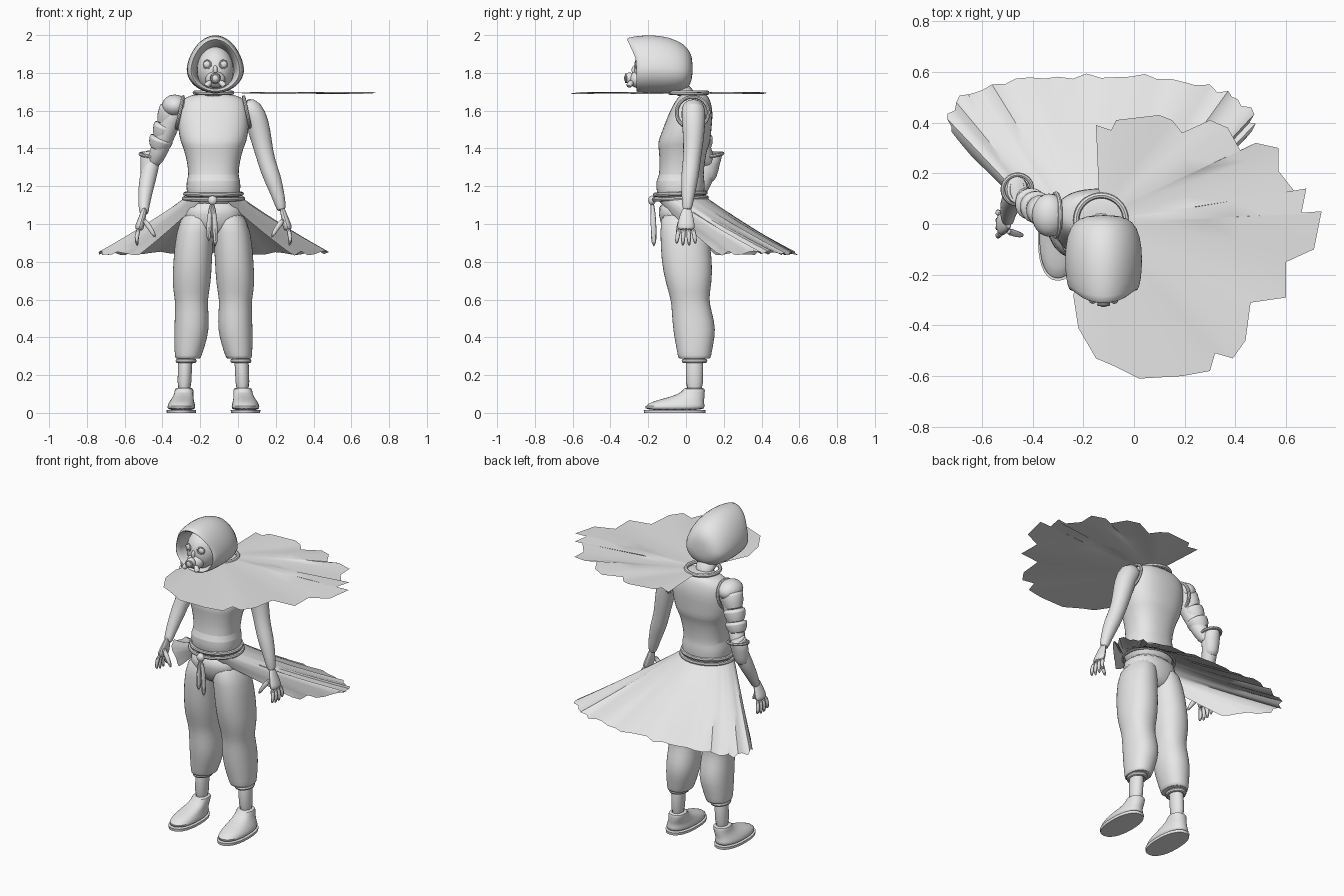
import bpy, bmesh, math, random
from mathutils import Vector

random.seed(4)
old = bpy.data.objects.get("Cube")
if old:
    bpy.data.objects.remove(old)

grey = bpy.data.materials.new("plain grey")
grey.use_nodes = True
colour = (0.8, 0.8, 0.8, 1)
grey.diffuse_color = colour
grey.node_tree.nodes["Principled BSDF"].inputs["Base Color"].default_value = colour

MID = -0.13          # body centre line in x
parts = []


def finish(obj, name, levels=0):
    obj.name = name
    obj.data.materials.append(grey)
    if levels:
        sub = obj.modifiers.new("smooth", "SUBSURF")
        sub.levels = sub.render_levels = levels
    parts.append(obj)
    return obj


def skin(name, rows, closed=True, cap_start=True, cap_end=True, levels=1):
    """Join rows of points with quads."""
    bm = bmesh.new()
    grid = [[bm.verts.new(p) for p in row] for row in rows]
    n = len(rows[0])
    for a, b in zip(grid, grid[1:]):
        for i in range(n if closed else n - 1):
            j = (i + 1) % n
            bm.faces.new((a[i], a[j], b[j], b[i]))
    if closed and cap_start:
        bm.faces.new(grid[0])
    if closed and cap_end:
        bm.faces.new(grid[-1])
    bmesh.ops.recalc_face_normals(bm, faces=bm.faces)
    mesh = bpy.data.meshes.new(name)
    bm.to_mesh(mesh)
    bm.free()
    obj = bpy.data.objects.new(name, mesh)
    bpy.context.collection.objects.link(obj)
    return finish(obj, name, levels)


def circle(n):
    return [(math.cos(2 * math.pi * i / n), math.sin(2 * math.pi * i / n)) for i in range(n)]


def square_off(v, power):
    return math.copysign(abs(v) ** (2 / power), v)


def stack(name, rings, power=2, n=20, **kw):
    """Loft level ovals given as (x, y, z, x radius, y radius)."""
    skin(name, [[(x + rx * square_off(c, power), y + ry * square_off(s, power), z)
                 for c, s in circle(n)] for x, y, z, rx, ry in rings], **kw)


def tube(name, path, n=12, flat=1, **kw):
    """Round limb along points given as (x, y, z, radius)."""
    pts = [Vector(p[:3]) for p in path]
    rows = []
    for i, p in enumerate(pts):
        d = (pts[min(i + 1, len(pts) - 1)] - pts[max(i - 1, 0)]).normalized()
        side = d.cross(Vector((0, 1, 0))).normalized()
        up = side.cross(d)
        r = path[i][3]
        rows.append([p + side * c * r * flat + up * s * r for c, s in circle(n)])
    skin(name, rows, **kw)


def ball(name, loc, radii):
    bpy.ops.mesh.primitive_uv_sphere_add(segments=24, ring_count=14, radius=1, location=loc)
    bpy.context.object.scale = radii
    return finish(bpy.context.object, name)


def hoop(name, loc, major, minor, scale=(1, 1, 1), rot=(0, 0, 0)):
    bpy.ops.mesh.primitive_torus_add(major_segments=40, minor_segments=8, major_radius=major,
                                     minor_radius=minor, location=loc, rotation=rot)
    bpy.context.object.scale = scale
    return finish(bpy.context.object, name)


# Torso: hips, hem fold, waist, chest ledge, shoulders
stack("torso", [(MID, -.02, z, rx, ry) if y is None else (MID, y, z, rx, ry) for y, z, rx, ry in [
    (None, 1.08, .13, .11), (-.03, 1.17, .145, .13), (-.03, 1.235, .145, .13),
    (-.025, 1.25, .132, .118), (-.02, 1.33, .14, .12), (-.015, 1.41, .163, .132),
    (-.01, 1.43, .175, .142), (.005, 1.5, .19, .13), (.025, 1.58, .19, .12),
    (.035, 1.64, .18, .1), (.04, 1.675, .15, .08), (.04, 1.69, .08, .06)]], power=2.4)
stack("pelvis", [(MID, -.02, 1.13, .15, .125), (MID, -.02, 1.05, .165, .13),
                 (MID, -.01, .97, .14, .115), (MID, 0, .92, .06, .07)], power=2.3)
stack("neck", [(MID, .01, 1.66, .07, .06), (MID, -.05, 1.76, .06, .06)])
hoop("collar", (MID, .015, 1.695), .098, .012)

for side, tag in ((-1, "right_"), (1, "left_")):
    def sx(off):
        return MID + side * off

    # Baggy trousers gathered at the knee and calf
    stack(tag + "trouser_leg", [(sx(o), y, z, rx, ry) for o, y, z, rx, ry in [
        (.07, -.015, 1.09, .08, .12), (.1, -.01, .96, .102, .128), (.11, .005, .8, .103, .138),
        (.117, .015, .68, .104, .122), (.117, .02, .6, .086, .1), (.115, .032, .53, .09, .108),
        (.115, .045, .44, .093, .115), (.125, .045, .36, .083, .1), (.135, .045, .295, .07, .088),
        (.135, .045, .285, .066, .084), (.14, .045, .29, .04, .05)]], power=2.2)
    stack(tag + "shin", [(sx(.145), .045, .34, .042, .05), (sx(.152), .045, .22, .036, .046),
                         (sx(.155), .045, .1, .04, .048)])
    hoop(tag + "ankle_wrap", (sx(.145), .045, .275), .05, .012, (.9, 1.1, 1))

    # Shoe with a flat sole
    stack(tag + "shoe", [(sx(o), y, z, rx, ry) for o, y, z, rx, ry in [
        (.17, -.06, .012, .074, .16), (.17, -.06, .035, .076, .162), (.168, -.045, .06, .066, .14),
        (.16, .01, .085, .054, .09), (.156, .04, .11, .05, .06), (.155, .043, .13, .05, .058),
        (.155, .043, .132, .035, .04)]], power=2.3)
    stack(tag + "sole", [(sx(.17), -.06, 0, .077, .162), (sx(.17), -.06, .016, .079, .164)],
          power=2.3, n=28, levels=0)

    # Hand: palm, four fingers, thumb
    tube(tag + "palm", [(sx(.362), .005, 1.09, .025), (sx(.375), .002, 1.04, .037),
                        (sx(.39), 0, .99, .05), (sx(.397), 0, .965, .045)], flat=.5)
    for k in range(4):
        y = -.042 + .028 * k
        drop = .875 + .012 * abs(k - 1.5)
        tube(tag + "finger", [(sx(.393), y * .85, .98, .014), (sx(.41), y * 1.1, .93, .013),
                              (sx(.402), y * 1.2, drop, .008)], n=8)
    tube(tag + "thumb", [(sx(.375), -.025, 1.03, .016), (sx(.335), -.04, .98, .015),
                         (sx(.305), -.045, .925, .009)], n=8)
    hoop(tag + "arm_hole", (sx(.178), .035, 1.59), .085, .009, rot=(0, math.radians(90 - 12 * side), 0))

# Bare left arm
tube("left_arm", [(.02, .035, 1.63, .055), (.075, .04, 1.605, .068), (.105, .04, 1.53, .064),
                  (.125, .04, 1.44, .056), (.15, .03, 1.33, .047), (.18, .02, 1.25, .05),
                  (.217, .01, 1.14, .034), (.233, .005, 1.06, .026)])

# Armoured right arm: sleeve, shoulder pad, overlapping plates, flared elbow guard
tube("right_upper_arm", [(-.27, .035, 1.63, .055), (-.335, .04, 1.605, .066),
                         (-.375, .055, 1.5, .055), (-.42, .09, 1.38, .048), (-.455, .125, 1.31, .042)])
tube("right_forearm", [(-.445, .12, 1.36, .04), (-.47, .12, 1.28, .048), (-.49, .075, 1.18, .042),
                       (-.5, .025, 1.08, .028), (-.495, .005, 1.05, .025)])
ball("shoulder_pad", (-.335, .035, 1.625), (.068, .085, .06))
for top, low, name in ((0, .45, "upper_arm_plate"), (.4, .75, "middle_arm_plate"), (.7, 1, "lower_arm_plate")):
    a, b = Vector((-.35, .045, 1.62)), Vector((-.425, .09, 1.39))
    tube(name, [(*a.lerp(b, top), .064), (*a.lerp(b, top + .03), .069), (*a.lerp(b, low), .064 - .008 * low),
                (*a.lerp(b, low), .045)], levels=1)
tube("elbow_guard", [(-.478, .11, 1.23, .03), (-.475, .12, 1.25, .046), (-.468, .13, 1.32, .05),
                     (-.46, .138, 1.385, .062), (-.46, .138, 1.39, .05), (-.465, .13, 1.34, .035)])
hoop("elbow_guard_rim", (-.46, .137, 1.365), .058, .009, rot=(.15, .1, 0))

# Pointed hood: upright arches lofted from the lining, round the rim, to the back
rows = []
for y, w, top, low, lean in [
        (-.14, .1, 1.93, 1.73, 0), (-.25, .118, 1.955, 1.712, .4), (-.268, .13, 1.98, 1.702, .5),
        (-.25, .144, 1.992, 1.695, .4), (-.18, .154, 2.004, 1.692, .1), (-.09, .154, 1.992, 1.692, 0),
        (-.01, .135, 1.955, 1.7, 0), (.025, .095, 1.91, 1.735, 0), (.035, .04, 1.86, 1.79, 0)]:
    base = low + (top - low) * .42
    row = []
    for c, s in circle(28):
        z = base + s * (top - base if s > 0 else base - low)
        row.append((-.12 + w * c * (1 - .12 * max(s, 0)), y - lean * max(0, z - 1.87), z))
    rows.append(row)
skin("hood", rows, cap_start=False)

# Face with goggle eyes and a breathing mask
ball("head", (-.12, -.165, 1.815), (.098, .11, .125))
ball("nose", (-.12, -.272, 1.815), (.012, .016, .025))
ball("mask_shell", (-.12, -.255, 1.765), (.052, .045, .045))
ball("mask_snout", (-.12, -.298, 1.772), (.028, .03, .03))
hoop("mask_valve", (-.12, -.318, 1.772), .02, .006, rot=(math.pi / 2, 0, 0))
for s in (-1, 1):
    ball("eye", (-.12 + s * .043, -.256, 1.845), (.02, .014, .02))
    hoop("eye_rim", (-.12 + s * .043, -.262, 1.845), .021, .004, rot=(math.pi / 2, 0, s * .35))
    tube("mask_filter", [(-.12 + s * .02, -.28, 1.755, .014), (-.12 + s * .042, -.3, 1.74, .018),
                         (-.12 + s * .05, -.305, 1.725, .014)], n=10)

# Flat ragged mantle, open on the right shoulder
edge = [(-.15, .39), (-.09, .37), (-.07, .41), (.1, .43), (.15, .41), (.19, .36), (.3, .41),
        (.37, .38), (.42, .29), (.48, .32), (.57, .3), (.57, .21), (.64, .12), (.68, .14),
        (.66, .04), (.74, .05), (.71, -.1), (.6, -.15), (.6, -.29), (.46, -.31), (.44, -.46),
        (.39, -.53), (.32, -.51), (.3, -.58), (.19, -.6), (.02, -.61), (-.08, -.56),
        (-.15, -.53), (-.22, -.41), (-.24, -.28)]
rows = []
for step in range(6):
    u = step / 5
    row = []
    for i, (x, y) in enumerate(edge):
        a = math.radians(95 - 205 * i / (len(edge) - 1))
        hub = Vector((MID + .09 * math.cos(a), .015 + .09 * math.sin(a), 1.697))
        row.append(hub.lerp(Vector((x, y, 1.693 + .006 * math.sin(i))), u))
    rows.append(row)
skin("mantle", rows, closed=False, levels=0)

# Flared ragged waist cloth, open at the front
half = [(.4, .16), (.5, .26), (.6, .37), (.6, .43), (.55, .5), (.47, .53), (.33, .565), (.17, .58)]
corners = [(-x, y) for x, y in half] + [(0, .59)] + [(x, y) for x, y in reversed(half)]
hem = []
for (x, y), (x2, y2) in zip(corners, corners[1:]):
    for k in range(3):
        t, jag = k / 3, random.uniform(.975, 1.02)
        hem.append(Vector((MID + (x + (x2 - x) * t) * jag, (y + (y2 - y) * t) * jag,
                           .845 + random.uniform(-.012, .012))))
hem.append(Vector((MID + half[0][0], half[0][1], .85)))
rows = []
for step in range(8):
    u = step / 7
    row = []
    for i, p in enumerate(hem):
        a = math.radians(250 - 320 * i / (len(hem) - 1))
        waist = Vector((MID + .158 * math.cos(a), -.025 + .14 * math.sin(a), 1.135))
        row.append(waist.lerp(p, u) - Vector((0, 0, .03 * u * (1 - u))))
    rows.append(row)
skin("waist_cloth", rows, closed=False, levels=0)

# Double rope belt, knot and hanging tails
for z, r in ((1.135, .157), (1.16, .15)):
    hoop("belt", (MID, -.03, z), r, .011, (1, .9, 1), (.04, 0, 0))
ball("belt_knot", (-.135, -.18, 1.125), (.025, .02, .025))
for x, low in ((-.155, .9), (-.12, .87)):
    tube("belt_tail", [(-.137, -.18, 1.12, .012), (x, -.172, 1.03, .016), (x, -.17, low, .018)],
         n=8, flat=.9)

# Smooth shading with sharp edges kept
bpy.ops.object.select_all(action="DESELECT")
for obj in parts:
    obj.select_set(True)
bpy.context.view_layer.objects.active = parts[0]
bpy.ops.object.shade_smooth_by_angle(angle=math.radians(40))
